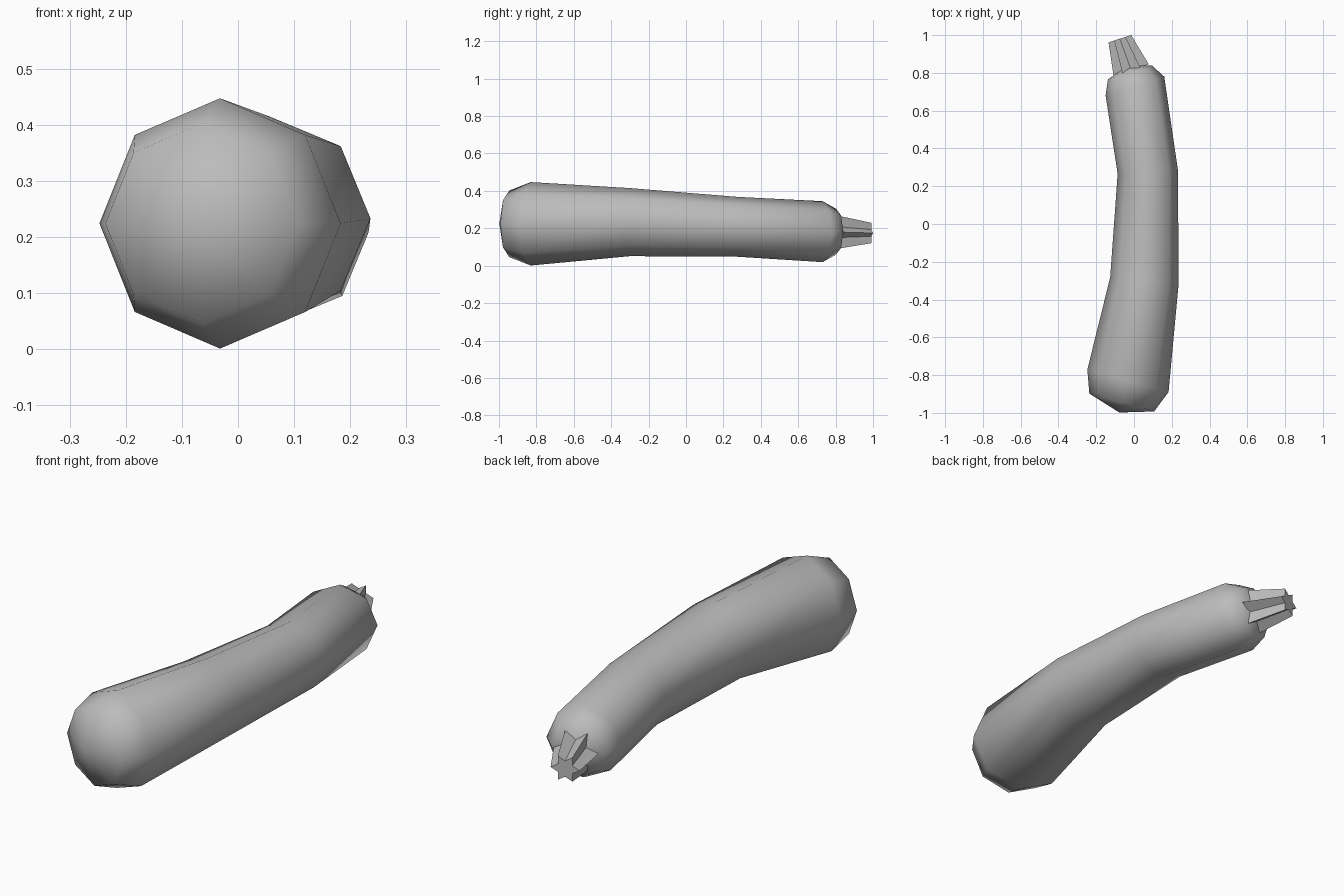
import bpy
import bmesh
import math
from mathutils import Vector

default = bpy.data.objects.get("Cube")
if default:
    bpy.data.objects.remove(default, do_unlink=True)

# Single plain grey
grey = bpy.data.materials.new("plain grey")
grey.use_nodes = True
colour = (0.5, 0.5, 0.5, 1)
grey.diffuse_color = colour
grey.node_tree.nodes["Principled BSDF"].inputs["Base Color"].default_value = colour


def ring(bm, centre, turn, radii):
    """Closed ring facing +y, turned about z; radii repeat around it."""
    side = Vector((math.cos(turn), math.sin(turn), 0))
    up = Vector((0, 0, 1))
    verts = []
    for i, r in enumerate(radii):
        a = math.tau * i / len(radii)
        verts.append(bm.verts.new(Vector(centre) + r * (math.cos(a) * side + math.sin(a) * up)))
    return verts


def bridge(bm, a, b):
    for i in range(len(a)):
        j = (i + 1) % len(a)
        bm.faces.new((a[i], a[j], b[j], b[i]))


def finish(bm, name, smooth):
    bmesh.ops.recalc_face_normals(bm, faces=bm.faces)
    for f in bm.faces:
        f.smooth = smooth
    mesh = bpy.data.meshes.new(name)
    bm.to_mesh(mesh)
    bm.free()
    mesh.materials.append(grey)
    obj = bpy.data.objects.new(name, mesh)
    bpy.context.collection.objects.link(obj)
    return obj


# Curved eight-sided body: centre, turn, radius of each ring
sections = [
    ((-0.065, -0.945, 0.224), -0.27, 0.178),
    ((-0.032, -0.83, 0.224), -0.27, 0.223),
    ((0.055, -0.30, 0.233), -0.10, 0.182),
    ((0.073, 0.275, 0.208), 0.06, 0.16),
    ((0.005, 0.73, 0.182), 0.31, 0.163),
    ((-0.022, 0.803, 0.182), 0.31, 0.122),
]
bm = bmesh.new()
rings = [ring(bm, c, t, [r] * 8) for c, t, r in sections]
for a, b in zip(rings, rings[1:]):
    bridge(bm, a, b)
# Rounded ends closed to a point
for loop, tip in ((rings[0], (-0.078, -0.998, 0.224)), (rings[-1], (-0.033, 0.84, 0.182))):
    pole = bm.verts.new(tip)
    for i in range(8):
        bm.faces.new((loop[i], loop[(i + 1) % 8], pole))
finish(bm, "body", True)

# Tapered six-pointed stem
bm = bmesh.new()
base = ring(bm, (-0.015, 0.815, 0.179), 0.31, [0.098, 0.056] * 6)
end = ring(bm, (-0.075, 0.981, 0.175), 0.31, [0.063, 0.036] * 6)
bridge(bm, base, end)
bm.faces.new(base)
bm.faces.new(end)
finish(bm, "stem", False)
